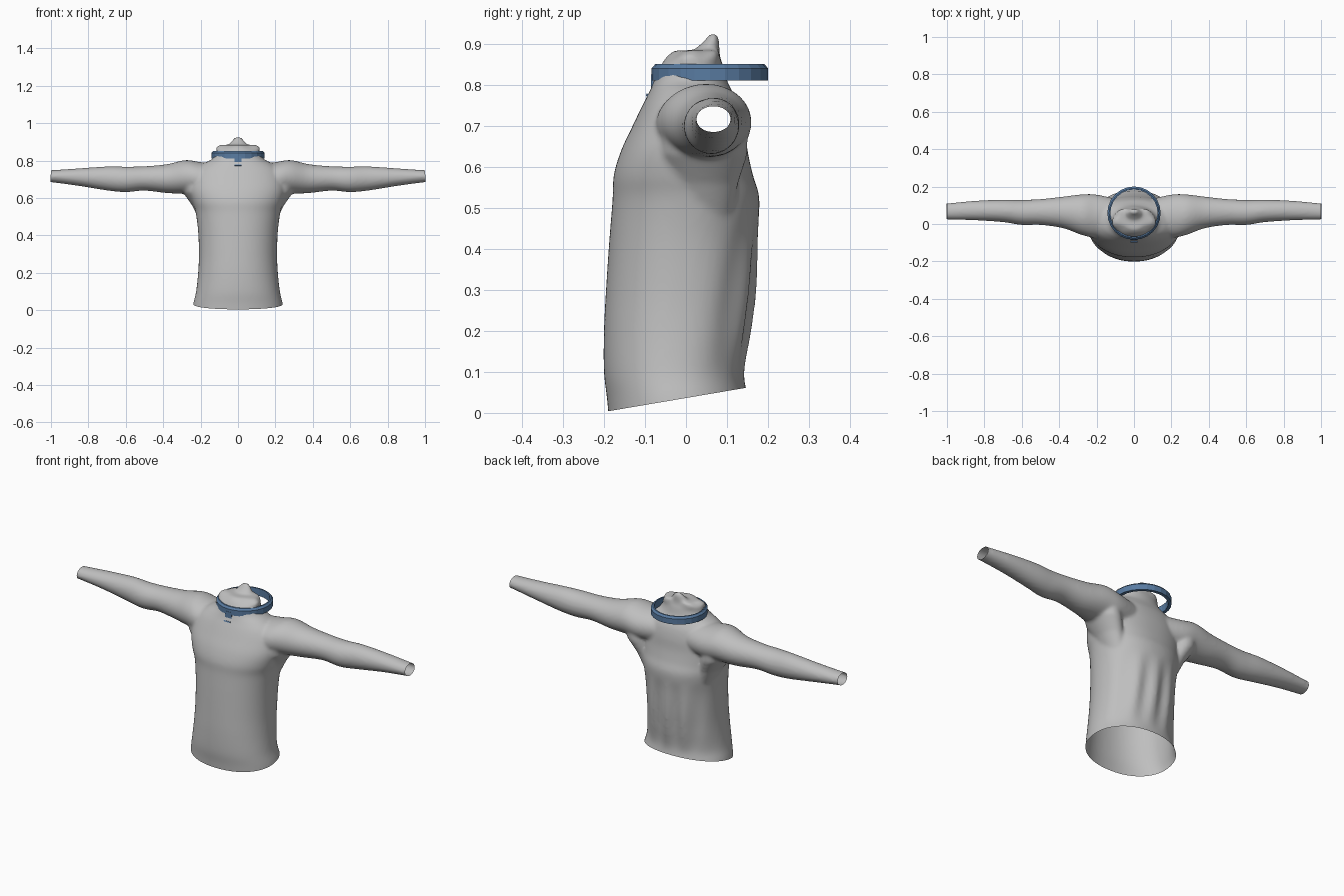
import bpy, bmesh, math
from mathutils import Vector

if "Cube" in bpy.data.objects:
    bpy.data.objects.remove(bpy.data.objects["Cube"])


def material(name, rgb):
    m = bpy.data.materials.new(name)
    m.diffuse_color = (*rgb, 1)
    m.use_nodes = True
    m.node_tree.nodes["Principled BSDF"].inputs["Base Color"].default_value = m.diffuse_color
    return m


GREY = material("grey knit", (0.52, 0.52, 0.52))
BLUE = material("collar blue", (0.10, 0.20, 0.36))


def refine(rows, steps=5):
    """Catmull-Rom interpolation of a table of section sizes."""
    out = []
    rows = [Vector(r) for r in rows]
    for i in range(len(rows) - 1):
        a, b, c, d = (rows[max(0, min(len(rows) - 1, i + k))] for k in (-1, 0, 1, 2))
        for s in range(steps):
            t = s / steps
            out.append(0.5 * (2 * b + (c - a) * t + (2 * a - 5 * b + 4 * c - d) * t * t
                              + (3 * b - a - 3 * c + d) * t ** 3))
    return out + [rows[-1]]


def loft(bm, rings):
    """Skin a list of point rings and close both ends."""
    loops = [[bm.verts.new(p) for p in ring] for ring in rings]
    n = len(loops[0])
    for a, b in zip(loops, loops[1:]):
        for i in range(n):
            bm.faces.new((a[i], a[(i + 1) % n], b[(i + 1) % n], b[i]))
    bm.faces.new(loops[0][::-1])
    bm.faces.new(loops[-1])


def finish(name, bm, mat):
    bmesh.ops.recalc_face_normals(bm, faces=bm.faces)
    me = bpy.data.meshes.new(name)
    bm.to_mesh(me)
    bm.free()
    ob = bpy.data.objects.new(name, me)
    bpy.context.collection.objects.link(ob)
    me.materials.append(mat)
    return ob


ANGLES = [2 * math.pi * i / 72 for i in range(72)]


def spow(v, e):
    return math.copysign(abs(v) ** e, v)


# Body sections: height, half width, front y, back y
BODY = [(-.06, .252, -.185, .16), (.03, .24, -.192, .152), (.10, .224, -.2, .141),
        (.20, .213, -.2, .154), (.30, .209, -.195, .165), (.42, .213, -.187, .172),
        (.52, .226, -.179, .179), (.58, .242, -.176, .163), (.64, .255, -.158, .15),
        (.70, .25, -.13, .143), (.75, .226, -.106, .13), (.785, .18, -.088, .112),
        (.81, .135, -.078, .10), (.84, .116, -.066, .092), (.866, .116, -.045, .086),
        (.884, .09, -.022, .082)]


def body_ring(row):
    z, w, f, b = row
    ring = []
    for a in ANGLES:
        c, s = math.cos(a), math.sin(a)
        x = w * spow(c, .93)
        y = (f + b) / 2 + (b - f) / 2 * spow(s, .93)
        # hanging folds on the lower back
        if s > 0:
            fade = max(0, math.sin(math.pi * min(1, max(0, (z - .08) / .4))))
            y += .008 * fade * s * math.sin(x * 62 + z * 4)
        # puckers in the closed neck
        if z > .85:
            k = 1 + .10 * math.cos(5 * a + .5 * math.pi) * (z - .85) / .03
            x, y = x * k, .03 + (y - .03) * k
        ring.append((x, y, z))
    return ring


bm = bmesh.new()
loft(bm, [body_ring(r) for r in refine(BODY)])

# Sleeve sections: x, centre z, half height, centre y, half depth
SLEEVE = [(.08, .70, .08, .04, .09), (.20, .703, .088, .042, .115), (.28, .712, .09, .05, .108),
          (.38, .703, .077, .062, .084), (.50, .704, .065, .064, .069), (.60, .699, .068, .062, .067),
          (.70, .704, .064, .070, .060), (.85, .711, .047, .072, .052), (1.0, .716, .032, .067, .043),
          (1.05, .717, .031, .066, .042)]
for side in (-1, 1):
    loft(bm, [[(side * x, yc + ry * math.cos(a), zc + rz * math.sin(a)) for a in ANGLES]
              for x, zc, rz, yc, ry in refine(SLEEVE)])

# Armpit gussets that round the join below each sleeve
for side in (-1, 1):
    loft(bm, [[(side * (x + r * math.cos(a)), .045 + 1.5 * r * math.sin(a), z) for a in ANGLES]
              for x, z, r in ((.16, .48, .045), (.19, .56, .055), (.225, .63, .07), (.24, .70, .07))])

# Gathered peak on top of the neck
loft(bm, [[(wx * math.cos(a), y + wy * math.sin(a), z) for a in ANGLES]
          for z, wx, wy, y in ((.85, .07, .045, .04), (.88, .052, .034, .048),
                               (.905, .034, .019, .062), (.925, .016, .01, .068))])

shirt = finish("shirt", bm, GREY)
remesh = shirt.modifiers.new("merge", 'REMESH')
remesh.mode = 'VOXEL'
remesh.voxel_size = .008
smooth = shirt.modifiers.new("soften", 'SMOOTH')
smooth.factor = .5
smooth.iterations = 7
bpy.context.view_layer.objects.active = shirt
shirt.select_set(True)
for m in ("merge", "soften"):
    bpy.ops.object.modifier_apply(modifier=m)

# Open the hem and both cuffs
bm = bmesh.new()
bm.from_mesh(shirt.data)
for co, no in (((0, -.19, .004), (0, .17, -1)), ((1, 0, .745), (1, 0, .06)),
               ((-1, 0, .745), (-1, 0, .06))):
    bmesh.ops.bisect_plane(bm, geom=bm.verts[:] + bm.edges[:] + bm.faces[:], dist=1e-5,
                           plane_co=co, plane_no=no, clear_outer=True)
for f in bm.faces:
    f.smooth = True
    f.material_index = 0
bm.to_mesh(shirt.data)
bm.free()

# Faceted collar ring with a chamfered top
bm = bmesh.new()
N = 24
SECTION = [(.126, .81), (.1425, .81), (.1425, .84), (.133, .85), (.126, .85)]
loops = [[bm.verts.new((r * math.cos(2 * math.pi * i / N), .058 + r * math.sin(2 * math.pi * i / N), z))
          for r, z in SECTION] for i in range(N)]
for i in range(N):
    a, b = loops[i], loops[(i + 1) % N]
    for j in range(5):
        k = (j + 1) % 5
        bm.faces.new((a[j], b[j], b[k], a[k]))
finish("collar_ring", bm, BLUE)

# Front tab with a curled lower lip
bm = bmesh.new()
TAB = [(-.085, .825), (-.085, .785), (-.089, .776), (-.096, .779), (-.098, .773),
       (-.090, .768), (-.080, .778), (-.079, .825)]
left, right = ([bm.verts.new((x, y, z)) for y, z in TAB] for x in (-.019, .019))
for i in range(len(TAB)):
    j = (i + 1) % len(TAB)
    bm.faces.new((left[i], left[j], right[j], right[i]))
bm.faces.new(left)
bm.faces.new(right[::-1])
finish("collar_tab", bm, BLUE)
